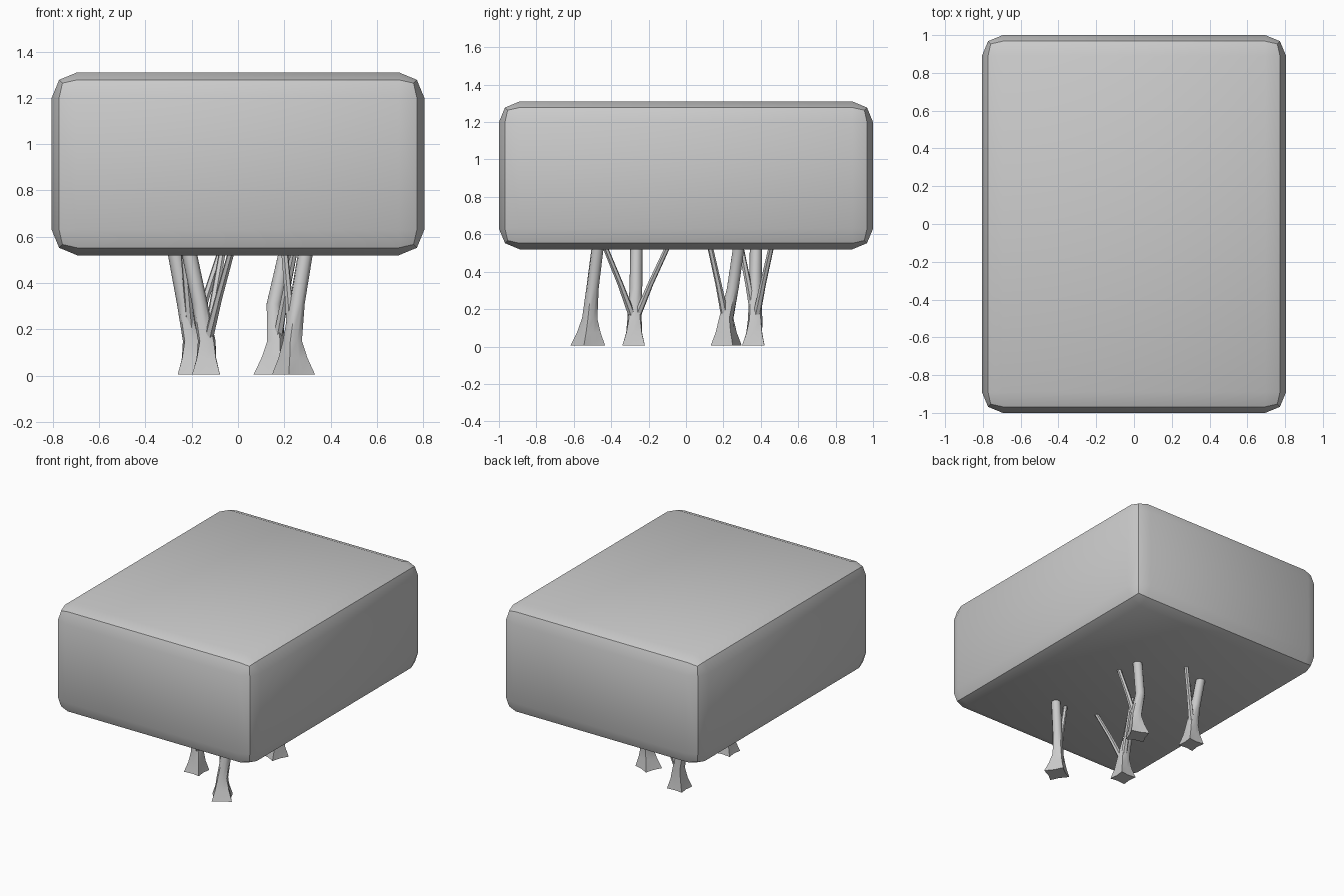
import bpy, bmesh, math
from mathutils import Vector

if "Cube" in bpy.data.objects:
    bpy.data.objects.remove(bpy.data.objects["Cube"])

def finish(bm, name, angle=35):
    bmesh.ops.recalc_face_normals(bm, faces=bm.faces)
    me = bpy.data.meshes.new(name)
    bm.to_mesh(me)
    bm.free()
    me.polygons.foreach_set("use_smooth", [True] * len(me.polygons))
    me.set_sharp_from_angle(angle=math.radians(angle))
    ob = bpy.data.objects.new(name, me)
    bpy.context.collection.objects.link(ob)
    return ob

def loft(bm, rings):
    """Skin equal-sized rings of points and cap both ends."""
    loops = [[bm.verts.new(p) for p in r] for r in rings]
    n = len(loops[0])
    for a, b in zip(loops, loops[1:]):
        for i in range(n):
            j = (i + 1) % n
            bm.faces.new((a[i], a[j], b[j], b[i]))
    bm.faces.new(loops[0][::-1])
    bm.faces.new(loops[-1])

def ring(x, y, z, tip, dip, rot, n=8):
    """Ring alternating between root tips and the dips between them."""
    return [Vector((x + (tip, dip)[i % 2] * math.cos(rot + math.tau * i / n),
                    y + (tip, dip)[i % 2] * math.sin(rot + math.tau * i / n), z))
            for i in range(n)]

# Leaf canopy: block with two-segment rounded edges
bm = bmesh.new()
bmesh.ops.create_cube(bm, size=1)
bmesh.ops.scale(bm, vec=(1.61, 2.0, 0.79), verts=bm.verts)
bmesh.ops.translate(bm, vec=(0, 0, 0.915), verts=bm.verts)
bmesh.ops.bevel(bm, geom=bm.edges[:], offset=0.11, segments=2, profile=0.5,
                affect='EDGES')
finish(bm, "canopy", 30)

# Trunks: base, neck, middle, top of the main stem; twig tops; root turn
TOP = 0.55
trunks = [
    ("trunk_front_right", (0.24, -0.525), (0.235, -0.515), (0.255, -0.50),
     (0.295, -0.47), [(0.20, -0.475)], 0.095, 1.35),
    ("trunk_front_left", (-0.138, -0.28), (-0.135, -0.275), (-0.165, -0.268),
     (-0.215, -0.265), [(-0.025, -0.44), (-0.065, -0.09)], 0.085, 0.78),
    ("trunk_back_right", (0.15, 0.215), (0.165, 0.215), (0.155, 0.25),
     (0.21, 0.285), [(0.246, 0.125)], 0.09, 0.4),
    ("trunk_back_left", (-0.20, 0.36), (-0.20, 0.37), (-0.23, 0.37),
     (-0.275, 0.375), [(-0.07, 0.46), (-0.235, 0.29)], 0.085, 0.78),
]
for name, base, neck, mid, top, twigs, r, rot in trunks:
    bm = bmesh.new()
    half = [(a + b) / 2 for a, b in zip(base, neck)]
    # Flared star-shaped roots running up into the main stem
    loft(bm, [ring(*base, 0.005, r, r * 0.62, rot),
              ring(*half, 0.075, r * 0.68, r * 0.5, rot),
              ring(*neck, 0.15, 0.042, 0.038, rot),
              ring(*mid, 0.31, 0.034, 0.034, rot),
              ring(*top, TOP, 0.033, 0.033, rot)])
    # Thin tapering twigs
    for tx, ty in twigs:
        mx, my = neck[0] * 0.55 + tx * 0.45, neck[1] * 0.55 + ty * 0.45
        loft(bm, [ring(*neck, 0.13, 0.022, 0.022, rot, 6),
                  ring(mx, my, 0.33, 0.017, 0.017, rot, 6),
                  ring(tx, ty, TOP, 0.015, 0.015, rot, 6)])
    finish(bm, name, 50)
